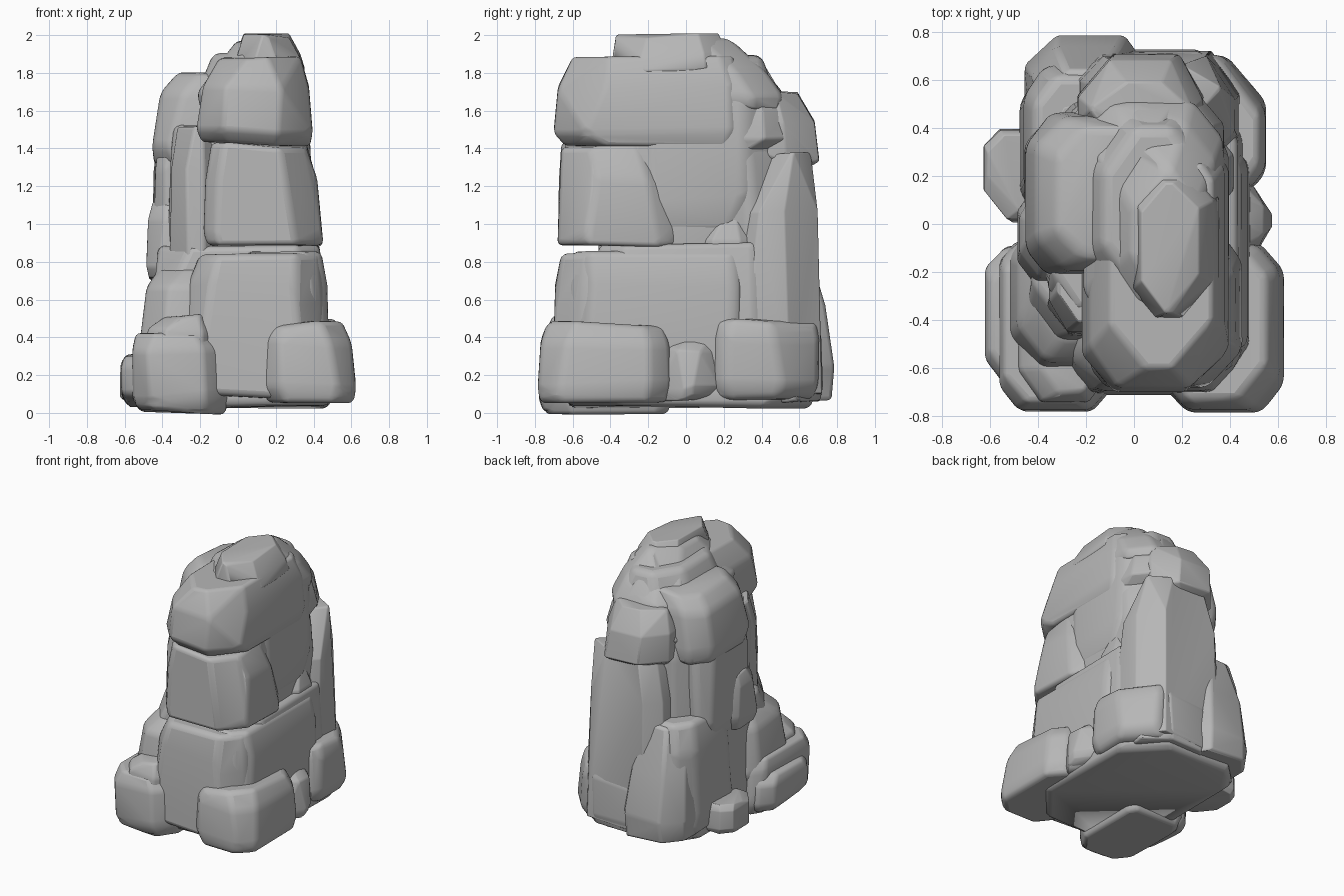
import bpy
import bmesh
import random

if "Cube" in bpy.data.objects:
    bpy.data.objects.remove(bpy.data.objects["Cube"], do_unlink=True)

random.seed(7)

# One plain stone colour
stone = bpy.data.materials.new("grey stone")
stone.use_nodes = True
colour = (0.47, 0.47, 0.47, 1)
stone.diffuse_color = colour
stone.node_tree.nodes["Principled BSDF"].inputs["Base Color"].default_value = colour


def ring(bm, x, y, z, inset, cuts):
    """Add the eight corners of a rectangle with cut corners, slightly uneven."""
    left, right, front, back = inset
    x0, x1 = x[0] + left, x[1] - right
    y0, y1 = y[0] + front, y[1] - back
    corners = ((x0, 1, y0, 1), (x0, 1, y1, -1), (x1, -1, y0, 1), (x1, -1, y1, -1))
    for (px, sx, py, sy), cut in zip(corners, cuts):
        cx = min(cut * random.uniform(.8, 1.2), (x1 - x0) * .45)
        cy = min(cut * random.uniform(1, 1.5), (y1 - y0) * .45)
        lift = random.uniform(-.02, .02)
        bm.verts.new((px + sx * cx, py, z + lift))
        bm.verts.new((px, py + sy * cy, z + lift))


def rock(name, x, y, z, top=(.04, .04, .04, .04), base=(.02, .02, .02, .02),
         cuts=(.09, .09, .09, .09), shoulder=.75, soft=.04):
    """Hewn boulder: insets (left, right, front, back) shape its top and base,
    cuts trim its corners (left front, left back, right front, right back)."""
    bm = bmesh.new()
    height = z[1] - z[0]
    ring(bm, x, y, z[0] + .02, base, cuts)
    ring(bm, x, y, z[0] + height * .2, [i * .25 for i in base], cuts)
    ring(bm, x, y, z[0] + height * shoulder, [i * .35 for i in top], cuts)
    ring(bm, x, y, z[1] - .02, top, cuts)
    hull = bmesh.ops.convex_hull(bm, input=bm.verts[:])
    spare = {v for v in hull["geom_interior"] if isinstance(v, bmesh.types.BMVert)}
    bmesh.ops.delete(bm, geom=list(spare), context="VERTS")
    bmesh.ops.dissolve_limit(bm, angle_limit=.12, verts=bm.verts[:], edges=bm.edges[:])
    bmesh.ops.recalc_face_normals(bm, faces=bm.faces[:])
    mesh = bpy.data.meshes.new(name)
    bm.to_mesh(mesh)
    bm.free()
    mesh.materials.append(stone)
    obj = bpy.data.objects.new(name, mesh)
    bpy.context.collection.objects.link(obj)
    bevel = obj.modifiers.new("worn edges", "BEVEL")
    bevel.width = soft
    bevel.segments = 3
    bevel.limit_method = "ANGLE"
    bevel.angle_limit = .2
    bpy.ops.object.select_all(action="DESELECT")
    bpy.context.view_layer.objects.active = obj
    obj.select_set(True)
    bpy.ops.object.shade_smooth_by_angle(angle=.8)


# Foot stones
rock("front_right_foot", x=(-.57, -.04), y=(-.79, -.06), z=(-.01, .45),
     top=(.03, .05, .05, .05), base=(.05, .03, .04, .04), cuts=(.09, .07, .12, .05))
rock("front_right_foot_cap", x=(-.52, -.13), y=(-.76, -.2), z=(.15, .53),
     top=(.13, .02, .06, .05), cuts=(.09, .06, .06, .06))
rock("front_right_foot_ledge", x=(-.63, -.3), y=(-.68, -.08), z=(.02, .34),
     top=(.03, .03, .06, .05), base=(.05, .02, .06, .04), cuts=(.08, .08, .05, .05))
rock("front_left_foot", x=(.11, .63), y=(-.79, -.07), z=(.05, .49),
     top=(.04, .08, .06, .05), base=(.05, .02, .02, .03), cuts=(.1, .05, .1, .09))
rock("right_side_stone", x=(-.63, -.25), y=(.0, .4), z=(.05, .29),
     top=(.02, .02, .06, .03), cuts=(.11, .06, .05, .05))
rock("left_rear_foot", x=(.1, .56), y=(.14, .71), z=(.05, .51),
     top=(.03, .04, .02, .02), base=(.02, .04, .02, .04), cuts=(.05, .05, .06, .16))
rock("left_pebble", x=(.3, .58), y=(-.15, .18), z=(.06, .42),
     top=(.03, .11, .04, .04))
rock("rear_foot", x=(-.46, .06), y=(.3, .79), z=(.05, .93),
     top=(.08, .1, .04, .15), cuts=(.06, .12, .05, .1), shoulder=.6)
rock("rear_left_foot", x=(-.1, .45), y=(.4, .73), z=(.04, .5),
     cuts=(.07, .07, .07, .16))
rock("ground_slab", x=(-.46, .5), y=(-.64, .68), z=(.01, .2),
     base=(.04, .04, .04, .04), cuts=(.2, .16, .2, .22))

# Lower body
rock("lower_core", x=(-.46, .47), y=(-.5, .55), z=(.06, .92),
     cuts=(.14, .12, .12, .14))
rock("lower_front", x=(-.3, .46), y=(-.71, .0), z=(.06, .87),
     top=(.1, .03, .05, .03), base=(.02, .0, .0, .0), cuts=(.1, .05, .12, .05))
rock("lower_left", x=(.0, .49), y=(-.63, .31), z=(.08, .88),
     top=(.04, .05, .03, .01), cuts=(.06, .06, .08, .05))
rock("lower_right_shoulder", x=(-.53, -.1), y=(-.62, -.05), z=(.2, .8),
     top=(.13, .03, .14, .04), cuts=(.1, .08, .08, .08))
rock("lower_right_rear", x=(-.48, -.02), y=(.03, .68), z=(.08, .93),
     top=(.06, .06, .06, .06), cuts=(.07, .11, .08, .08))

# Middle stones and upright columns
rock("middle_core", x=(-.38, .39), y=(-.4, .52), z=(.7, 1.55),
     cuts=(.12, .14, .08, .12))
rock("middle_front", x=(-.19, .45), y=(-.68, -.03), z=(.85, 1.44),
     top=(.05, .09, .02, .12), base=(.03, .0, .0, .0), cuts=(.07, .1, .15, .1),
     shoulder=.65)
rock("right_column", x=(-.37, -.08), y=(-.47, .1), z=(.6, 1.52),
     top=(.05, .03, .06, .03))
rock("right_slab", x=(-.46, -.15), y=(-.2, .42), z=(.7, 1.5),
     cuts=(.08, .08, .05, .05))
rock("right_wedge", x=(-.49, -.25), y=(-.25, .15), z=(.7, 1.13),
     top=(.04, .03, .08, .05), cuts=(.07, .07, .05, .05))
rock("rear_column", x=(-.26, .45), y=(.22, .72), z=(.08, 1.38),
     top=(.1, .09, .24, .06), base=(.04, .0, .0, .0), cuts=(.08, .1, .08, .14))
rock("left_fin", x=(.1, .44), y=(.0, .42), z=(.3, 1.1),
     top=(.05, .08, .1, .05))

# Head stones
rock("head", x=(-.23, .4), y=(-.72, .3), z=(1.4, 1.9),
     top=(.13, .07, .12, .05), base=(.04, .02, .08, .05),
     cuts=(.13, .05, .17, .05), soft=.06, shoulder=.65)
rock("head_side", x=(-.3, .4), y=(-.28, .54), z=(.95, 1.92),
     top=(.17, .08, .05, .14), base=(.05, .02, .1, .1),
     cuts=(.1, .15, .06, .15), soft=.05, shoulder=.7)
rock("head_rear", x=(-.3, .38), y=(-.1, .65), z=(1.35, 1.89),
     top=(.18, .13, .05, .26), base=(.05, .02, .05, .16),
     cuts=(.1, .15, .1, .15), soft=.06, shoulder=.5)
rock("right_head_shoulder", x=(-.46, .1), y=(-.22, .47), z=(1.3, 1.81),
     top=(.14, .05, .08, .07), cuts=(.1, .12, .08, .08), soft=.06)
rock("rear_bulge", x=(-.26, .31), y=(.3, .73), z=(1.26, 1.71),
     top=(.08, .07, .05, .14), base=(.1, .08, .04, .1),
     cuts=(.1, .13, .1, .12), soft=.06, shoulder=.6)
rock("crown_ridge", x=(-.22, .38), y=(-.42, .52), z=(1.6, 1.99),
     top=(.21, .12, .14, .29), cuts=(.12, .12, .14, .12), soft=.06, shoulder=.55)
rock("crown", x=(-.03, .36), y=(-.4, .25), z=(1.78, 2.01),
     top=(.06, .09, .03, .08), cuts=(.1, .1, .12, .1), shoulder=.5)
